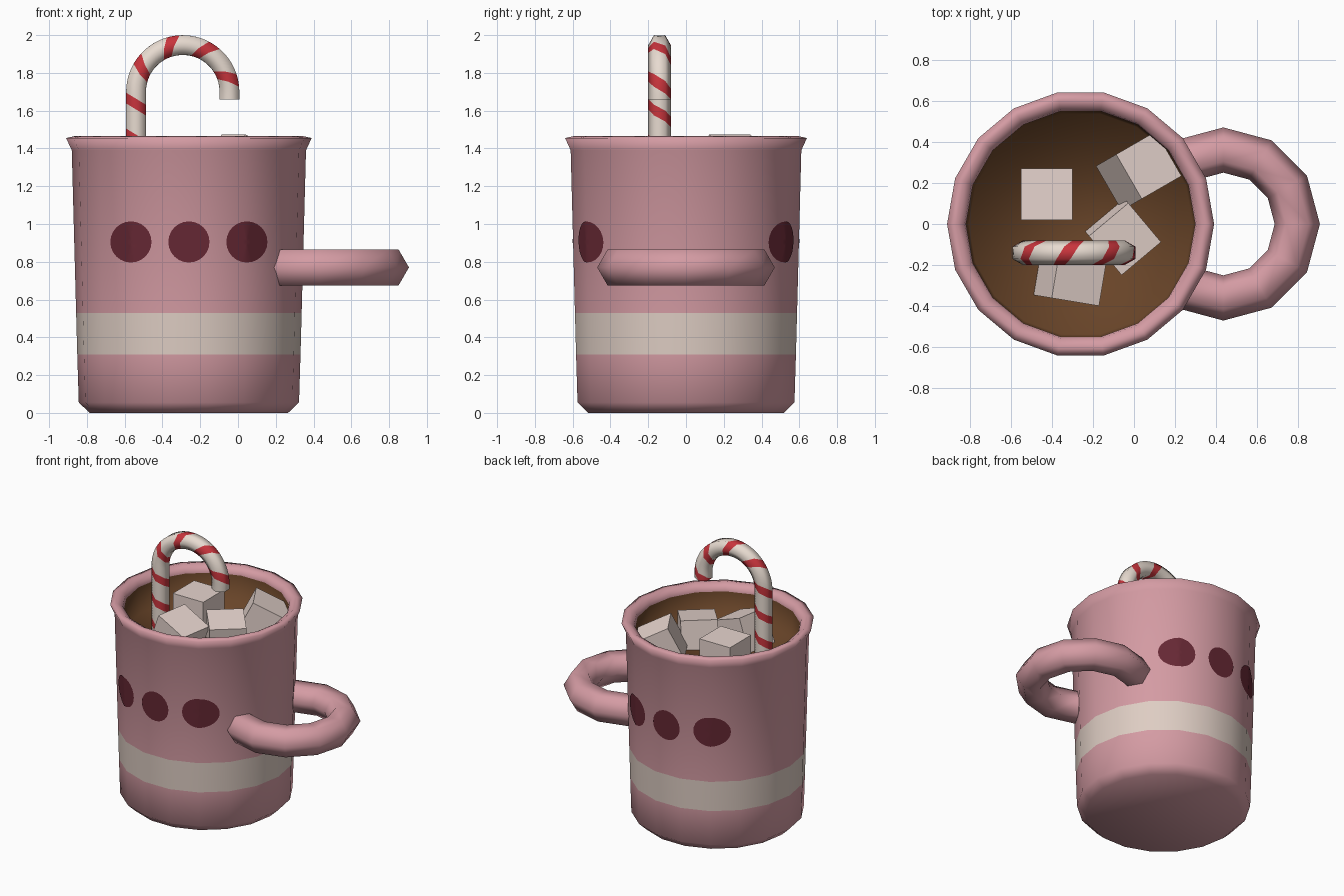
import bpy, bmesh, math
from mathutils import Matrix, Vector

if "Cube" in bpy.data.objects:
    bpy.data.objects.remove(bpy.data.objects["Cube"])

def srgb(r, g, b):
    f = lambda c: (c / 255 / 12.92) if c < 10 else ((c / 255 + 0.055) / 1.055) ** 2.4
    return (f(r), f(g), f(b), 1)

def material(name, *rgb):
    m = bpy.data.materials.new(name)
    m.diffuse_color = srgb(*rgb)
    m.use_nodes = True
    m.node_tree.nodes["Principled BSDF"].inputs["Base Color"].default_value = m.diffuse_color
    return m

PINK = material("pink glaze", 212, 155, 163)
CREAM = material("cream stripe", 222, 205, 195)
MAROON = material("maroon dot", 102, 40, 52)
COCOA = material("cocoa brown", 104, 68, 40)
MALLOW = material("marshmallow", 232, 214, 207)
WHITE = material("candy white", 238, 225, 214)
RED = material("candy red", 200, 52, 60)

def finish(name, bm, mats, smooth=True):
    bmesh.ops.recalc_face_normals(bm, faces=bm.faces[:])
    for f in bm.faces:
        f.smooth = smooth
    me = bpy.data.meshes.new(name)
    bm.to_mesh(me)
    bm.free()
    for m in mats:
        me.materials.append(m)
    ob = bpy.data.objects.new(name, me)
    bpy.context.collection.objects.link(ob)
    return ob

CX, SIDES = -0.26, 18

# Mug: lathed profile (radius, z, material of the band above this ring)
profile = [(0.525, 0, 0), (0.583, 0.055, 0), (0.591, 0.31, 1), (0.597, 0.53, 0),
           (0.62, 1.39, 0), (0.65, 1.455, 0), (0.605, 1.465, 0), (0.565, 1.44, 0),
           (0.558, 1.41, 2), (0.545, 1.22, 2)]
bm = bmesh.new()
rings = []
for r, z, _ in profile:
    rings.append([bm.verts.new((CX + r * math.cos(math.tau * k / SIDES),
                                r * math.sin(math.tau * k / SIDES), z)) for k in range(SIDES)])
for i in range(len(rings) - 1):
    for k in range(SIDES):
        n = (k + 1) % SIDES
        f = bm.faces.new((rings[i][k], rings[i][n], rings[i + 1][n], rings[i + 1][k]))
        f.material_index = profile[i][2]
bm.faces.new(rings[0][::-1])
bm.faces.new(rings[-1]).material_index = 2      # cocoa surface
finish("mug", bm, [PINK, CREAM, COCOA])

# Handle: level low-poly ring sunk into the mug wall
bpy.ops.mesh.primitive_torus_add(major_segments=12, minor_segments=6, major_radius=0.36,
                                 minor_radius=0.11, location=(0.435, 0, 0.77))
handle = bpy.context.object
handle.name = "handle"
handle.data.materials.append(PINK)
handle.data.shade_smooth()

# Dots: thin discs wrapped on the faceted mug wall, front and back
def wall_point(x, z, side):
    r = 0.583 + (0.62 - 0.583) * (z - 0.055) / (1.39 - 0.055)
    y = math.sqrt(r * r - x * x)
    step = math.tau / SIDES
    for _ in range(4):
        a = math.atan2(y, x) % step - step / 2
        R = r * math.cos(step / 2) / math.cos(a) + 0.005
        y = math.sqrt(R * R - x * x)
    return (CX + x, side * y, z)

def dot(name, x, side, radius=0.109, n=24, layers=5):
    bm = bmesh.new()
    mid = bm.verts.new(wall_point(x, 0.905, side))
    prev = None
    for j in range(1, layers + 1):
        r = radius * j / layers
        ring = [bm.verts.new(wall_point(x + r * math.cos(math.tau * k / n),
                                        0.905 + r * math.sin(math.tau * k / n), side))
                for k in range(n)]
        for k in range(n):
            m = (k + 1) % n
            if prev:
                bm.faces.new((prev[k], ring[k], ring[m], prev[m]))
            else:
                bm.faces.new((mid, ring[k], ring[m]))
        prev = ring
    bmesh.ops.recalc_face_normals(bm, faces=bm.faces[:])
    bm.normal_update()
    if sum(f.normal.y for f in bm.faces) * side < 0:
        bmesh.ops.reverse_faces(bm, faces=bm.faces[:])
    for f in bm.faces:
        f.smooth = True
    me = bpy.data.meshes.new(name)
    bm.to_mesh(me)
    bm.free()
    me.materials.append(MAROON)
    bpy.context.collection.objects.link(bpy.data.objects.new(name, me))

for side, label in ((-1, "front"), (1, "back")):
    for i, x in enumerate((-0.307, 0, 0.307)):
        dot(f"{label}_dot_{i + 1}", x, side)

# Marshmallows: tilted cubes floating in the cocoa
def marshmallow(name, loc, yaw, tilt):
    bm = bmesh.new()
    bmesh.ops.create_cube(bm, size=0.25, matrix=Matrix.Translation(loc)
                          @ Matrix.Rotation(math.radians(yaw), 4, 'Z')
                          @ Matrix.Rotation(math.radians(tilt), 4, 'Y'))
    finish(name, bm, [MALLOW], smooth=False)

marshmallow("marshmallow_left", (-0.425, 0.145, 1.305), 0, 0)
marshmallow("marshmallow_back", (0.023, 0.258, 1.307), 30, 27)
marshmallow("marshmallow_front", (-0.309, -0.249, 1.29), -9.5, 21)
marshmallow("marshmallow_middle", (-0.055, -0.06, 1.285), -50, 8)

# Candy cane: hexagonal tube with sheared rows, so stripes spiral along the edges
R, STEM, TIP, PITCH, ROWS = 0.2475, 0.60, 0.04, 0.19, 10
ARC = math.pi * R
LENGTH = STEM + ARC + TIP
TOP_Z, BEND_X, CANE_Y = 1.70, -0.2925, -0.14

def cane_point(s, a):
    bend = min(max((s - STEM) / R, 0), math.pi)
    n = Vector((-math.cos(bend), 0, math.sin(bend)))
    p = Vector((BEND_X, CANE_Y, TOP_Z)) + n * R
    p.z += min(s - STEM, 0) - max(s - STEM - ARC, 0)
    return p + 0.06 * (math.cos(a) * n + math.sin(a) * Vector((0, 1, 0)))

bm = bmesh.new()
grid, along = {}, {}
for i in range(-20, 101):
    for k in range(6):
        a = math.radians(30 + 60 * k)
        s = min(max(PITCH * (i / ROWS + a / math.tau) - 0.016, 0), LENGTH)
        grid[i, k] = bm.verts.new(cane_point(s, a))
        along[i, k] = s
key = lambda i, k: (i + ROWS, 0) if k == 6 else (i, k)
for i in range(-20, 90):
    for k in range(6):
        quad = [key(i, k), key(i, k + 1), key(i + 1, k + 1), key(i + 1, k)]
        if any(q not in grid for q in quad):
            continue
        ss = [along[q] for q in quad]
        if max(ss) - min(ss) < 1e-6 or min(ss) >= LENGTH or max(ss) <= 0:
            continue
        f = bm.faces.new([grid[q] for q in quad])
        f.material_index = 1 if i % ROWS < 3 else 0
bmesh.ops.remove_doubles(bm, verts=bm.verts[:], dist=1e-4)
bmesh.ops.delete(bm, geom=[v for v in bm.verts if not v.link_faces], context='VERTS')
caps = bmesh.ops.holes_fill(bm, edges=[e for e in bm.edges if e.is_boundary], sides=0)["faces"]
for f in caps:
    f.material_index = 0
cane = finish("candy_cane", bm, [WHITE, RED])
for p in cane.data.polygons:
    if len(p.vertices) > 4:
        p.use_smooth = False
